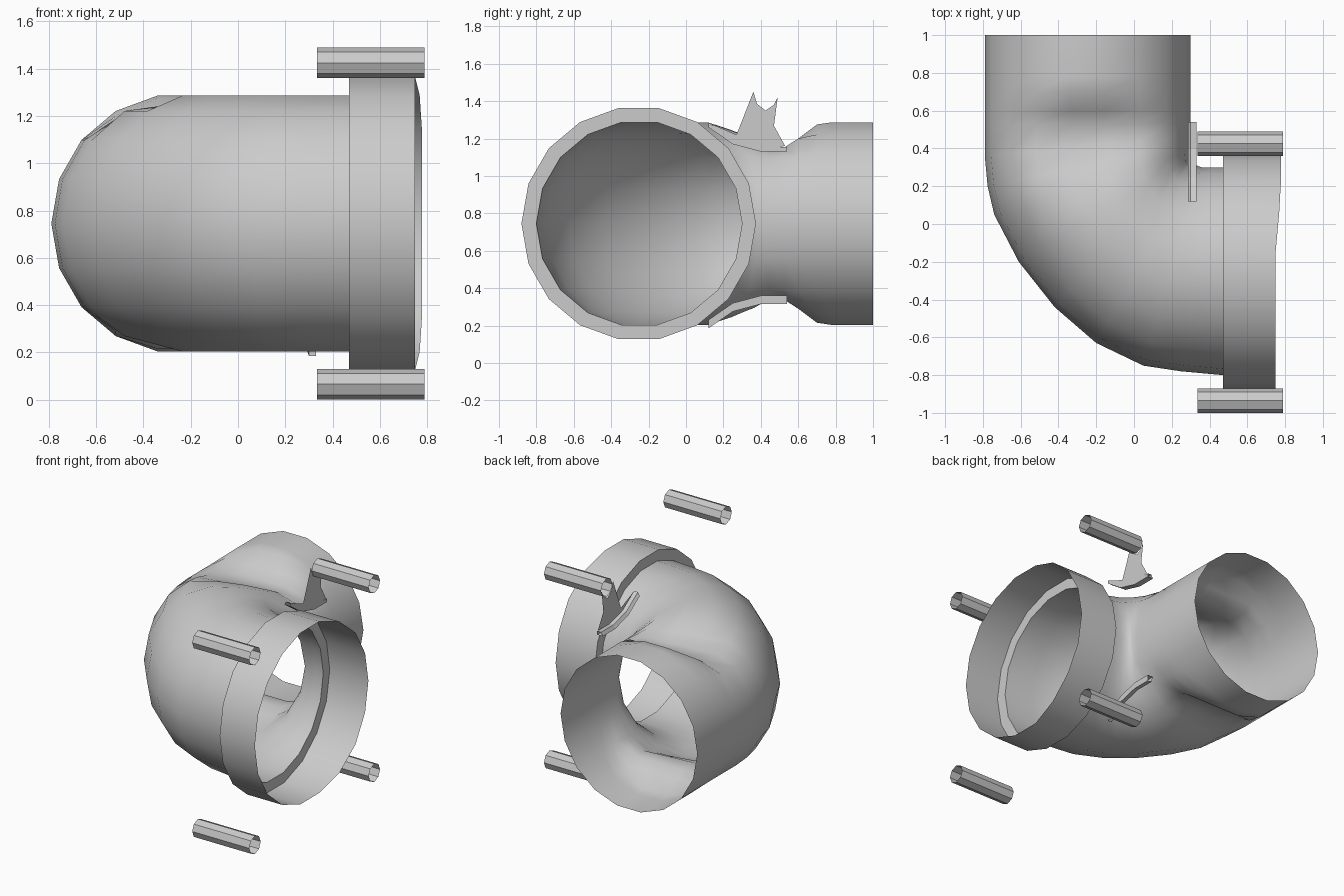
import bpy, bmesh, math
from mathutils import Vector

if "Cube" in bpy.data.objects:
    bpy.data.objects.remove(bpy.data.objects["Cube"])

grey = bpy.data.materials.new("plain grey")
grey.use_nodes = True
grey.diffuse_color = (0.6, 0.6, 0.6, 1)
bsdf = next(n for n in grey.node_tree.nodes if n.type == 'BSDF_PRINCIPLED')
bsdf.inputs["Base Color"].default_value = grey.diffuse_color
bsdf.inputs["Roughness"].default_value = 0.6

AXIS_Z = 0.745
SIDES = 18
PIPE_R = 0.55


def finish(name, bm, smooth=None):
    mesh = bpy.data.meshes.new(name)
    bm.normal_update()
    bm.to_mesh(mesh)
    bm.free()
    mesh.materials.append(grey)
    obj = bpy.data.objects.new(name, mesh)
    bpy.context.collection.objects.link(obj)
    if smooth:
        bpy.ops.object.select_all(action='DESELECT')
        obj.select_set(True)
        bpy.context.view_layer.objects.active = obj
        bpy.ops.object.shade_smooth_by_angle(angle=math.radians(smooth))
    return obj


def loft(name, rings, smooth=None):
    """Skin a row of equal-length rings with quads."""
    bm = bmesh.new()
    rows = [[bm.verts.new(p) for p in ring] for ring in rings]
    n = len(rows[0])
    for a, b in zip(rows, rows[1:]):
        for i in range(n):
            j = (i + 1) % n
            bm.faces.new((a[i], a[j], b[j], b[i]))
    bmesh.ops.recalc_face_normals(bm, faces=bm.faces)
    return finish(name, bm, smooth)


def section(outer, inner, limit):
    """Ring spanning the outer and inner side, flattened beyond the height limit."""
    o, i = Vector((*outer, AXIS_Z)), Vector((*inner, AXIS_Z))
    mid, half = (o + i) / 2, (o - i) / 2
    ring = []
    for k in range(SIDES):
        a = math.tau * k / SIDES
        z = max(-limit, min(limit, PIPE_R * math.sin(a)))
        ring.append(mid + half * math.cos(a) + Vector((0, 0, z)))
    return ring


def x_ring(x, y, z, r, sides):
    angles = [math.tau * k / sides for k in range(sides)]
    return [Vector((x, y + r * math.cos(a), z + r * math.sin(a))) for a in angles]


# Elbow pipe, dented above and below just behind the bend
bend = [
    ((0.47, -0.80), (0.47, 0.30), 0.55),
    ((0.25, -0.78), (0.41, 0.30), 0.55),
    ((0.05, -0.75), (0.36, 0.30), 0.55),
    ((-0.20, -0.63), (0.33, 0.31), 0.55),
    ((-0.42, -0.44), (0.31, 0.32), 0.55),
    ((-0.61, -0.20), (0.30, 0.34), 0.55),
    ((-0.74, 0.05), (0.30, 0.38), 0.50),
    ((-0.775, 0.20), (0.30, 0.42), 0.45),
    ((-0.79, 0.36), (0.30, 0.46), 0.41),
]
outlet = [(0.53, 0.41), (0.60, 0.455), (0.70, 0.53), (0.78, 0.55), (1.0, 0.55)]
rings = [section(*s) for s in bend]
rings += [section((-0.79, y), (0.30, y), h) for y, h in outlet]
loft("elbow_pipe", rings, 50)

# Wide collar with an inner ledge and a slightly slanted mouth
mouth = x_ring(0.75, -0.253, AXIS_Z, 0.627, SIDES)
for p in mouth:
    p.x += 0.028 * min(1, max(0, (p.y + 0.14) / 0.3))
loft("collar", [x_ring(0.47, -0.25, AXIS_Z, PIPE_R, SIDES),
                x_ring(0.47, -0.253, AXIS_Z, 0.627, SIDES), mouth], 35)

# Four open bolt sleeves around the collar
for side, y in (("front", -0.935), ("back", 0.425)):
    for level, z in (("lower", 0.065), ("upper", 1.425)):
        loft(f"{side}_{level}_sleeve",
             [x_ring(x, y, z, 0.065, 8) for x in (0.335, 0.79)])

# Thin arm cradling the upper back sleeve
bm = bmesh.new()
arm = [(0.36, 1.45), (0.38, 1.385), (0.425, 1.35), (0.47, 1.38), (0.49, 1.42),
       (0.46, 1.19), (0.53, 1.16), (0.40, 1.14), (0.25, 1.18), (0.13, 1.28), (0.27, 1.22)]
bm.faces.new([bm.verts.new((0.33, y, z)) for y, z in arm])
bmesh.ops.triangulate(bm, faces=bm.faces)
finish("sleeve_arm", bm)

# Curved saddle strips above and below the inner corner
saddle = [(0.12, 0.515), (0.25, 0.425), (0.40, 0.385), (0.54, 0.385)]
for name, sign, thick in (("upper_saddle", 1, 0.025), ("lower_saddle", -1, 0.045)):
    strip = []
    for y, h in saddle:
        strip.append([Vector((x, y, AXIS_Z + sign * (h + t)))
                      for x, t in ((0.285, 0), (0.33, 0), (0.33, thick), (0.30, thick))])
    loft(name, strip)
